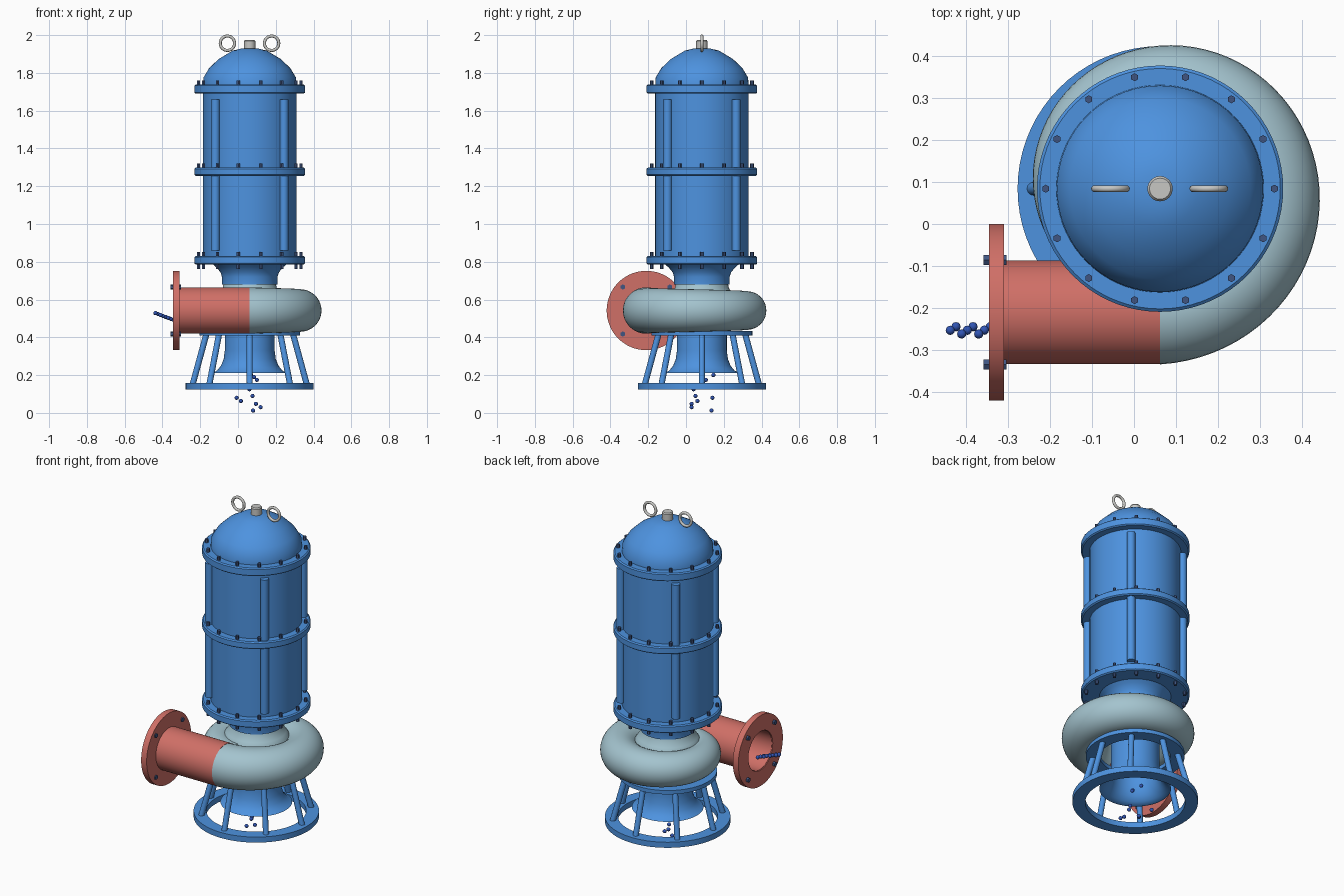
import bpy, bmesh
from math import pi, sin, cos, radians
from mathutils import Vector, Matrix

if "Cube" in bpy.data.objects:
    bpy.data.objects.remove(bpy.data.objects["Cube"], do_unlink=True)

CX, CY = 0.062, 0.084          # pump axis
OUT_Y, OUT_Z = -0.21, 0.542    # outlet axis
AXIS = Matrix.Translation((CX, CY, 0))
OUTLET = Matrix.Translation((0, OUT_Y, OUT_Z)) @ Matrix.Rotation(pi / 2, 4, 'Y')


def material(name, rgb):
    m = bpy.data.materials.new(name)
    m.use_nodes = True
    m.diffuse_color = (*rgb, 1)
    m.node_tree.nodes["Principled BSDF"].inputs["Base Color"].default_value = (*rgb, 1)
    return m


BLUE = material("pump blue", (0.075, 0.29, 0.74))
PALE = material("pale blue grey", (0.37, 0.55, 0.62))
RED = material("outlet red", (0.63, 0.16, 0.135))
STEEL = material("light steel", (0.57, 0.57, 0.55))
BOLT = material("dark bolt blue", (0.05, 0.09, 0.22))
WATER = material("water blue", (0.03, 0.09, 0.45))


def finish(bm, name, mat, angle=35):
    bmesh.ops.recalc_face_normals(bm, faces=bm.faces)
    for f in bm.faces:
        f.smooth = True
    me = bpy.data.meshes.new(name)
    bm.to_mesh(me)
    bm.free()
    me.set_sharp_from_angle(angle=radians(angle))
    me.materials.append(mat)
    ob = bpy.data.objects.new(name, me)
    bpy.context.collection.objects.link(ob)
    return ob


def skin(bm, rings, closed_path, closed_ring):
    """Join rows of vertices with quads."""
    n, k = len(rings), len(rings[0])
    for i in range(n if closed_path else n - 1):
        a, b = rings[i], rings[(i + 1) % n]
        for j in range(k if closed_ring else k - 1):
            q = (j + 1) % k
            bm.faces.new((a[j], b[j], b[q], a[q]))


def lathe(name, profile, mat, frame=AXIS, hollow=False, steps=72):
    """Spin (radius, height) points; hollow profiles close on themselves."""
    bm = bmesh.new()
    rings = [[bm.verts.new(frame @ Vector((r * cos(a), r * sin(a), z))) for r, z in profile]
             for a in (2 * pi * i / steps for i in range(steps))]
    skin(bm, rings, True, hollow)
    if not hollow:
        bm.faces.new([r[0] for r in rings])
        bm.faces.new([r[-1] for r in rings])
    return finish(bm, name, mat)


def annulus(name, outer, inner, z0, z1, mat, frame=AXIS):
    return lathe(name, [(inner, z0), (outer, z0), (outer, z1), (inner, z1)], mat, frame, True)


def rod(bm, p, q, radius, sides):
    p, q = Vector(p), Vector(q)
    d = q - p
    m = Matrix.Translation((p + q) / 2) @ d.to_track_quat('Z', 'Y').to_matrix().to_4x4()
    bmesh.ops.create_cone(bm, cap_ends=True, segments=sides, radius1=radius,
                          radius2=radius, depth=d.length, matrix=m)


def rods_around(name, count, r0, z0, r1, z1, radius, sides, mat, frame=AXIS, start=0.0):
    bm = bmesh.new()
    for i in range(count):
        a = start + 2 * pi * i / count
        rod(bm, frame @ Vector((r0 * cos(a), r0 * sin(a), z0)),
            frame @ Vector((r1 * cos(a), r1 * sin(a), z1)), radius, sides)
    return finish(bm, name, mat)


# Motor housing, dome and lower neck
lathe("motor_housing", [(0.247, 0.79), (0.247, 1.735)], BLUE)
lathe("motor_dome", [(0.247, 1.73), (0.245, 1.775), (0.215, 1.825), (0.165, 1.873),
                     (0.09, 1.918), (0.04, 1.93)], BLUE)
lathe("motor_neck", [(0.2, 0.79), (0.178, 0.772), (0.155, 0.745), (0.147, 0.72),
                     (0.147, 0.68)], BLUE)

# Bolted flanges
for label, z0, z1, bolt_low in (("lower", 0.785, 0.83, 0.763), ("middle", 1.255, 1.298, 1.27),
                                ("upper", 1.69, 1.738, 1.71)):
    lathe(label + "_flange", [(0.286, z0), (0.293, z0 + 0.006), (0.293, z1 - 0.006),
                              (0.286, z1)], BLUE)
    rods_around(label + "_flange_bolts", 14, 0.272, bolt_low, 0.272, z1 + 0.021,
                0.0095, 6, BOLT)

# Vertical ribs on the housing
rods_around("housing_ribs", 4, 0.257, 0.86, 0.257, 1.66, 0.023, 20, BLUE, start=pi / 4)

# Top knob and lifting rings
lathe("top_knob", [(0.03, 1.925), (0.03, 1.968), (0.025, 1.975)], STEEL, steps=32)
for side, x in (("right", -0.056), ("left", 0.178)):
    lathe(side + "_lifting_ring",
          [(0.038 + 0.008 * cos(t), 0.008 * sin(t)) for t in (pi * i / 6 for i in range(12))],
          STEEL, Matrix.Translation((x, CY, 1.957)) @ Matrix.Rotation(pi / 2, 4, 'X'), True, 36)

# Volute: a tube spiralling inward from the outlet
bm = bmesh.new()
rings = []
for i in range(81):
    t = i / 80
    a = -pi / 2 + 2 * pi * t
    reach, tube = 0.296 - 0.113 * t, 0.122 - 0.042 * t
    rings.append([bm.verts.new((CX + (reach + tube * cos(b)) * cos(a),
                                CY + (reach + tube * cos(b)) * sin(a),
                                OUT_Z + tube * sin(b)))
                  for b in (2 * pi * j / 36 for j in range(36))])
skin(bm, rings, False, True)
bm.faces.new(rings[-1])
finish(bm, "volute", PALE)
lathe("volute_neck", [(0.19, 0.56), (0.18, 0.61), (0.162, 0.637), (0.143, 0.66),
                      (0.137, 0.69)], PALE)

# Outlet pipe, end flange and bolts
annulus("outlet_pipe", 0.123, 0.113, -0.34, CX, RED, OUTLET)
annulus("outlet_flange", 0.21, 0.115, -0.345, -0.309, RED, OUTLET)
rods_around("outlet_bolts", 4, 0.176, -0.358, 0.176, -0.303, 0.014, 6, BOLT, OUTLET, pi / 4)

# Suction bell, open at the bottom
bell = [(0.132, 0.5), (0.132, 0.33), (0.138, 0.285), (0.152, 0.25), (0.172, 0.225), (0.194, 0.212)]
lathe("suction_bell", bell + [(r - 0.008, z) for r, z in reversed(bell)], BLUE, hollow=True)
lathe("bell_ceiling", [(0.13, 0.49), (0.13, 0.5)], BLUE)

# Stand
annulus("stand_top_ring", 0.267, 0.19, 0.41, 0.433, BLUE)
annulus("stand_base_ring", 0.339, 0.27, 0.125, 0.158, BLUE)
rods_around("stand_legs", 8, 0.305, 0.14, 0.228, 0.422, 0.016, 16, BLUE)

# Water droplets
intake = [(-0.007, 0.14, 0.08), (0.015, 0.06, 0.063), (0.077, 0.05, 0.09), (0.095, 0.03, 0.048),
          (0.12, 0.03, 0.03), (0.08, 0.135, 0.012), (0.1, 0.105, 0.175), (0.07, 0.145, 0.2),
          (0.085, 0.09, 0.19), (0.06, 0.04, 0.125)]
outlet = [(-0.437 + 0.0135 * i, -0.253 + 0.01 * sin(2.1 * i), 0.528 - 0.005 * i)
          for i in range(11)]
for name, drops in (("intake_droplets", intake), ("outlet_droplets", outlet)):
    bm = bmesh.new()
    for p in drops:
        bmesh.ops.create_uvsphere(bm, u_segments=12, v_segments=8, radius=0.011,
                                  matrix=Matrix.Translation(p))
    finish(bm, name, WATER, 60)
